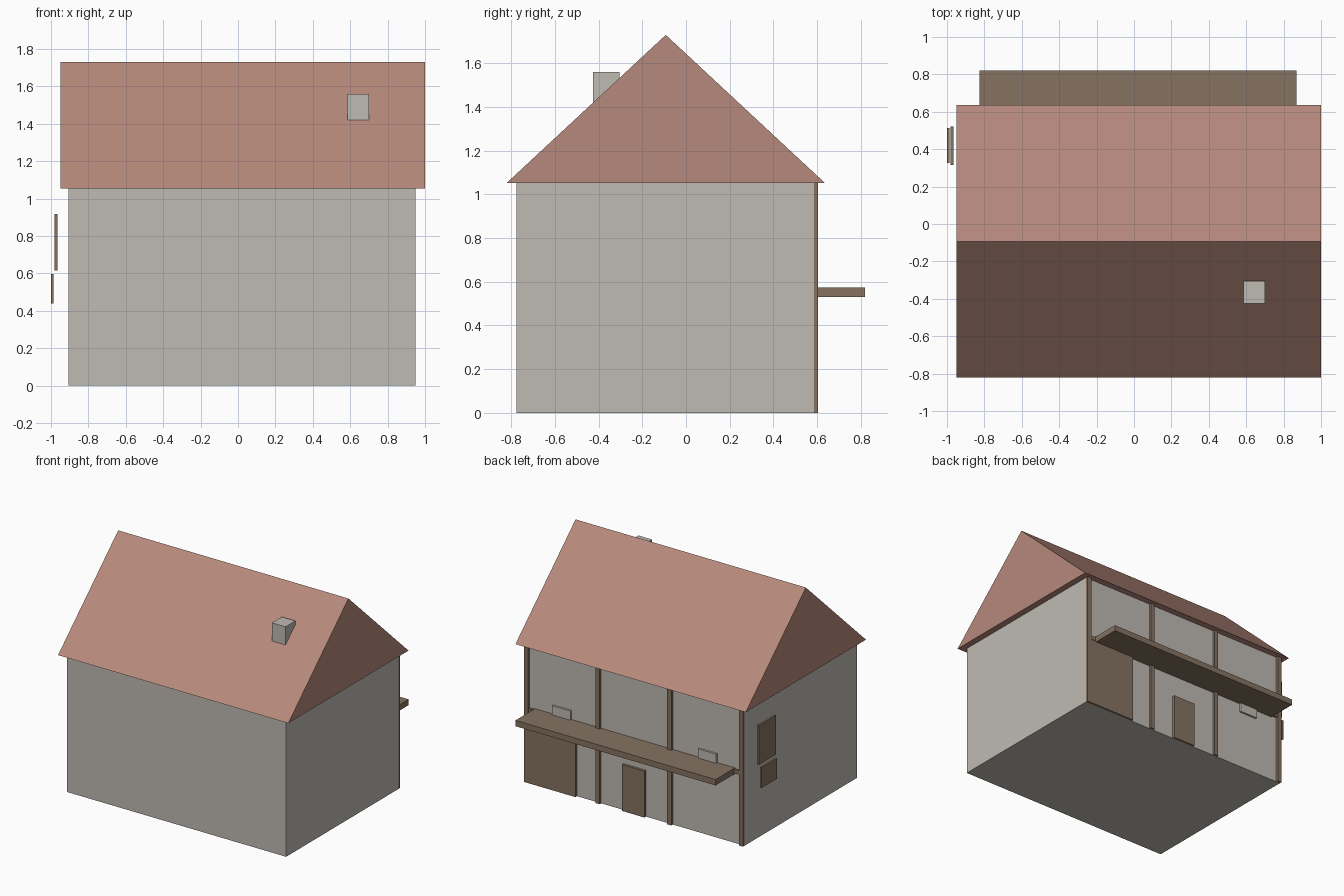
import bpy, bmesh

if "Cube" in bpy.data.objects:
    bpy.data.objects.remove(bpy.data.objects["Cube"])


def material(name, rgb):
    m = bpy.data.materials.new(name)
    m.diffuse_color = (*rgb, 1)
    m.use_nodes = True
    m.node_tree.nodes["Principled BSDF"].inputs["Base Color"].default_value = m.diffuse_color
    return m


PLASTER = material("plaster", (0.52, 0.49, 0.45))
TILE = material("roof_tile", (0.47, 0.25, 0.20))
TIMBER = material("timber", (0.235, 0.17, 0.12))


def prism(name, profile, x0, x1, mat):
    """Extrude a (y, z) profile along x."""
    bm = bmesh.new()
    face = bm.faces.new([bm.verts.new((x0, y, z)) for y, z in profile])
    ext = bmesh.ops.extrude_face_region(bm, geom=[face])
    verts = [g for g in ext["geom"] if isinstance(g, bmesh.types.BMVert)]
    bmesh.ops.translate(bm, verts=verts, vec=(x1 - x0, 0, 0))
    bmesh.ops.recalc_face_normals(bm, faces=bm.faces)
    mesh = bpy.data.meshes.new(name)
    bm.to_mesh(mesh)
    bm.free()
    mesh.materials.append(mat)
    obj = bpy.data.objects.new(name, mesh)
    bpy.context.collection.objects.link(obj)
    return obj


def box(name, x, y, z, mat):
    profile = [(y[0], z[0]), (y[1], z[0]), (y[1], z[1]), (y[0], z[1])]
    return prism(name, profile, x[0], x[1], mat)


WALL_BACK = 0.585

# House body, gable roof and chimney
box("walls", (-0.905, 0.95), (-0.775, WALL_BACK), (0, 1.055), PLASTER)
prism("roof", [(-0.82, 1.053), (0.635, 1.053), (-0.0925, 1.73)], -0.95, 1.0, TILE)
box("chimney", (0.585, 0.70), (-0.425, -0.305), (1.35, 1.56), PLASTER)

# Timber frame on the back wall
for i in range(4):
    cx = -0.8875 + i * 0.6067
    box(f"post_{i + 1}", (cx - 0.0175, cx + 0.0175), (WALL_BACK, 0.604), (0, 1.053), TIMBER)
box("cross_beam", (-0.87, 0.915), (WALL_BACK, 0.60), (0.54, 0.57), TIMBER)

# Balcony shelf
box("balcony", (-0.825, 0.87), (WALL_BACK, 0.82), (0.53, 0.575), TIMBER)

# Doors
box("wide_door", (0.515, 0.935), (WALL_BACK, 0.604), (0, 0.535), TIMBER)
box("small_door", (-0.07, 0.12), (WALL_BACK, 0.604), (0, 0.355), TIMBER)

# Plaster panels crossing the balcony line
for name, x in (("panel_left", (-0.675, -0.52)), ("panel_right", (0.56, 0.715))):
    box(name, x, (WALL_BACK, 0.60), (0.46, 0.645), PLASTER)

# Shutters standing off the left wall
box("upper_shutter", (-0.982, -0.966), (0.315, 0.52), (0.615, 0.917), TIMBER)
box("lower_shutter", (-1.0, -0.986), (0.325, 0.512), (0.44, 0.597), TIMBER)
